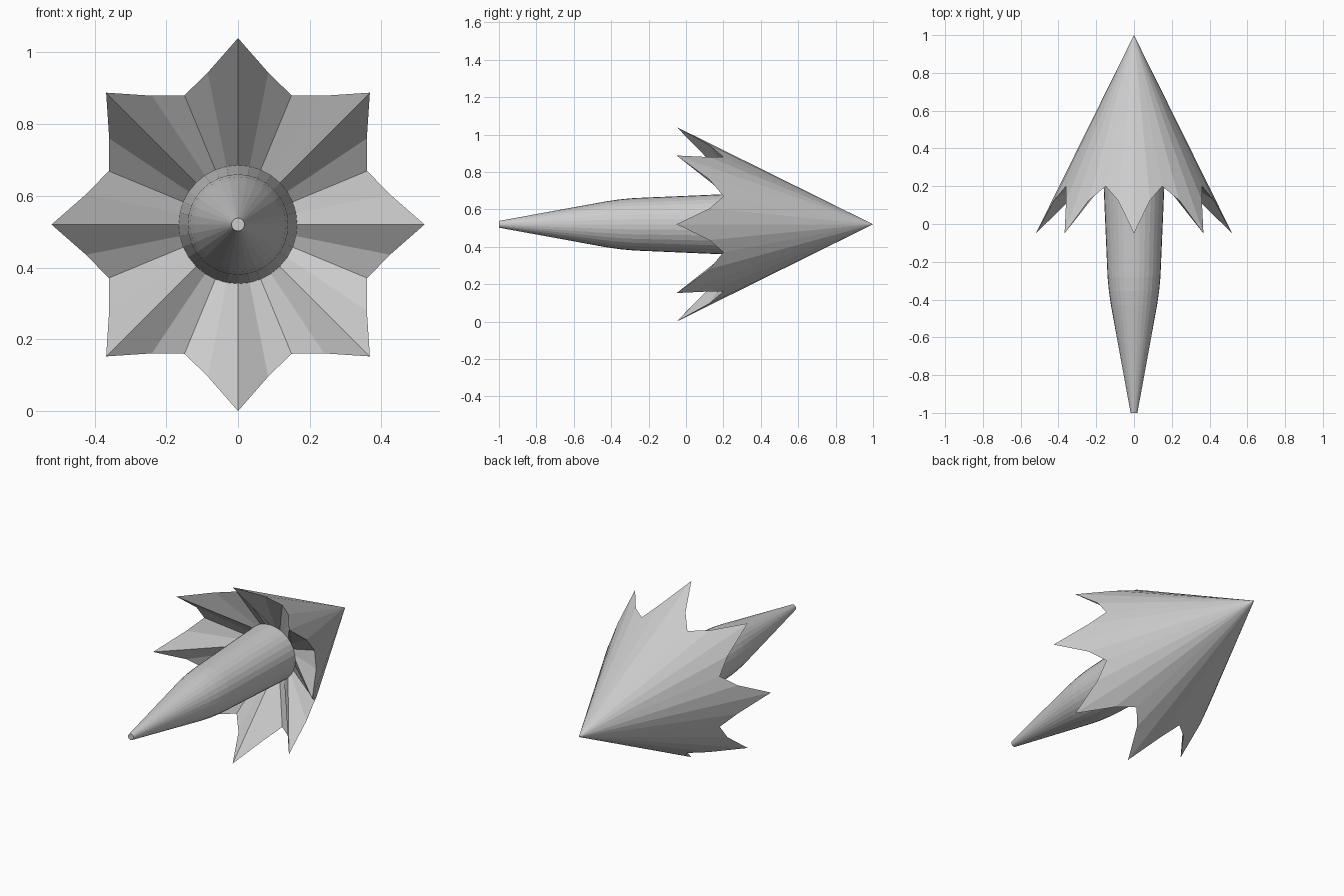
import bpy, bmesh, math

if "Cube" in bpy.data.objects:
    bpy.data.objects.remove(bpy.data.objects["Cube"])

N = 32        # sides around the axis
CZ = 0.52     # height of the axis


def lathe(name, rings, smooth):
    """Loft around the y axis; each ring is a list of repeating (radius, y) pairs."""
    bm = bmesh.new()
    loops = []
    for ring in rings:
        loop = []
        for i in range(N):
            r, y = ring[i % len(ring)]
            a = 2 * math.pi * i / N
            loop.append(bm.verts.new((r * math.sin(a), y, CZ + r * math.cos(a))))
        loops.append(loop)
    for a, b in zip(loops, loops[1:]):
        for i in range(N):
            j = (i + 1) % N
            bm.faces.new((a[i], a[j], b[j], b[i]))
    bm.faces.new(loops[0])
    bm.faces.new(loops[-1])
    bmesh.ops.remove_doubles(bm, verts=bm.verts, dist=1e-5)
    bmesh.ops.recalc_face_normals(bm, faces=bm.faces)
    me = bpy.data.meshes.new(name)
    bm.to_mesh(me)
    bm.free()
    ob = bpy.data.objects.new(name, me)
    bpy.context.collection.objects.link(ob)
    if smooth:
        bpy.ops.object.select_all(action='DESELECT')
        ob.select_set(True)
        bpy.context.view_layer.objects.active = ob
        bpy.ops.object.shade_smooth_by_angle(angle=math.radians(30))
    return ob


# Cone head with an eight-pointed jagged rim and a folded hollow underside
rim = [(0.52, -0.05), (0.432, 0.125), (0.39, 0.2), (0.432, 0.125)]
lathe("pointed_head", [[(0.0005, 0.999)], rim, [(0.165, 0.3)]], False)

# Tapered shaft with a softened shoulder
profile = [(0.165, 0.3), (0.14, -0.28), (0.133, -0.355), (0.122, -0.43), (0.018, -1.0)]
lathe("tapered_shaft", [[p] for p in profile], False)
